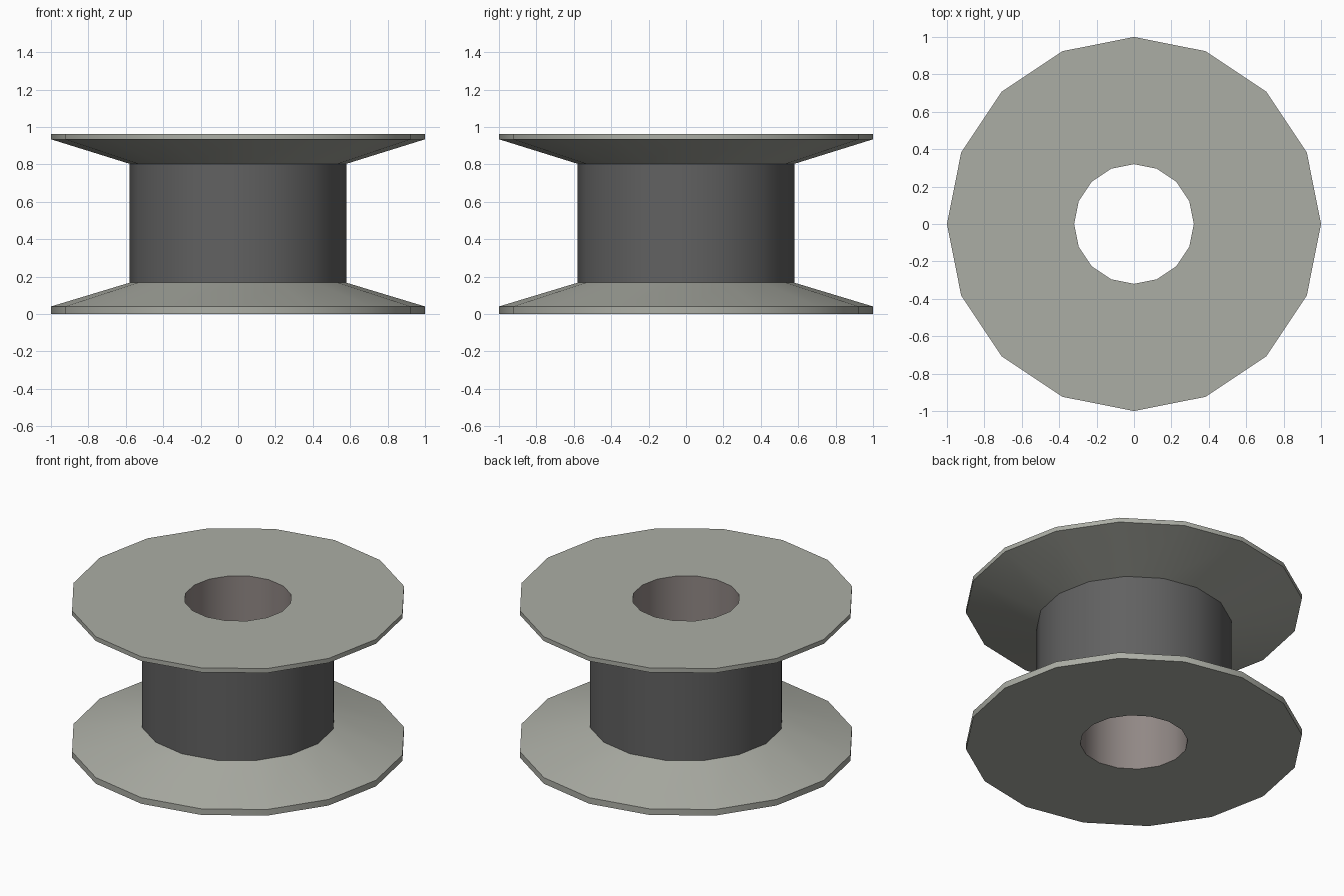
import bpy, bmesh, math

if "Cube" in bpy.data.objects:
    bpy.data.objects.remove(bpy.data.objects["Cube"])

SIDES = 16
BORE, DRUM, RIM = 0.32, 0.58, 1.0
TOP = 0.963


def material(name, color):
    m = bpy.data.materials.new(name)
    m.diffuse_color = (*color, 1)
    m.use_nodes = True
    m.node_tree.nodes["Principled BSDF"].inputs["Base Color"].default_value = m.diffuse_color
    return m


def lathe(name, profile, mat):
    """Spin an (r, z) profile round z; counter-clockwise profiles face outward."""
    bm = bmesh.new()
    rings = []
    for r, z in profile:
        rings.append([bm.verts.new((r * math.cos(2 * math.pi * i / SIDES),
                                    r * math.sin(2 * math.pi * i / SIDES), z))
                      for i in range(SIDES)])
    for a, b in zip(rings, rings[1:]):
        for i in range(SIDES):
            j = (i + 1) % SIDES
            bm.faces.new((a[i], a[j], b[j], b[i]))
    me = bpy.data.meshes.new(name)
    bm.to_mesh(me)
    bm.free()
    me.materials.append(mat)
    ob = bpy.data.objects.new(name, me)
    bpy.context.collection.objects.link(ob)
    bpy.ops.object.select_all(action='DESELECT')
    ob.select_set(True)
    bpy.context.view_layer.objects.active = ob
    # cone-to-drum and rim corners are sharp, the round walls are smooth
    bpy.ops.object.shade_smooth_by_angle(angle=math.radians(30))
    return ob


flange_grey = material("flange warm grey", (0.41, 0.42, 0.375))
drum_grey = material("drum dark grey", (0.12, 0.12, 0.12))
bore_grey = material("bore reddish grey", (0.283, 0.246, 0.235))

# Flanges: flat outer disc, thin rim, cone tapering in to the drum
lathe("lower_flange", [(BORE, 0), (RIM, 0), (RIM, 0.04), (DRUM, 0.167)], flange_grey)
lathe("upper_flange", [(DRUM, 0.803), (RIM, 0.934), (RIM, TOP), (BORE, TOP)], flange_grey)

# Central drum between the flanges
lathe("drum", [(DRUM, 0.167), (DRUM, 0.803)], drum_grey)

# Through hole lining
lathe("bore", [(BORE, TOP), (BORE, 0)], bore_grey)
